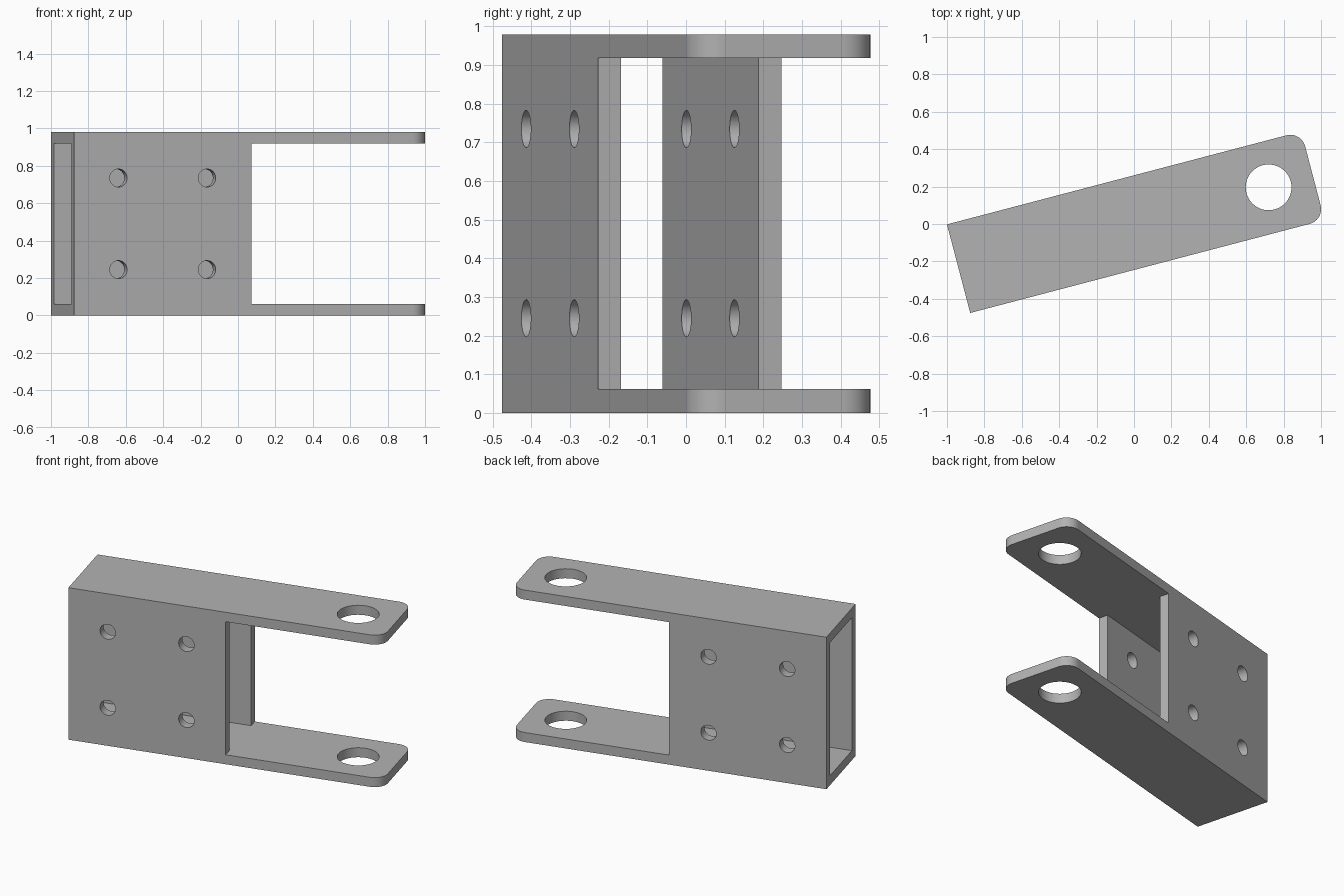
import bpy
import bmesh
import math
from mathutils import Matrix, Vector

cube = bpy.data.objects.get("Cube")
if cube:
    bpy.data.objects.remove(cube, do_unlink=True)

WALL = 0.0612
WIDTH, HEIGHT, LENGTH = 8 * WALL, 16 * WALL, 32 * WALL
TUBE = LENGTH / 2          # length of the closed tube section
FILLET = 0.082
PIN_R, BOLT_R = 2 * WALL, 0.048


def make_object(name, bm):
    bmesh.ops.recalc_face_normals(bm, faces=bm.faces)
    mesh = bpy.data.meshes.new(name)
    bm.to_mesh(mesh)
    bm.free()
    obj = bpy.data.objects.new(name, mesh)
    bpy.context.collection.objects.link(obj)
    return obj


def prism(name, outline, z0, z1):
    bm = bmesh.new()
    face = bm.faces.new([bm.verts.new((x, y, z0)) for x, y in outline])
    new = bmesh.ops.extrude_face_region(bm, geom=[face])["geom"]
    bmesh.ops.translate(bm, vec=(0, 0, z1 - z0),
                        verts=[v for v in new if isinstance(v, bmesh.types.BMVert)])
    return make_object(name, bm)


def cylinder(name, radius, depth, centre, axis):
    bm = bmesh.new()
    turn = Vector((0, 0, 1)).rotation_difference(Vector(axis)).to_matrix().to_4x4()
    bmesh.ops.create_cone(bm, cap_ends=True, segments=48, radius1=radius, radius2=radius,
                          depth=depth, matrix=Matrix.Translation(centre) @ turn)
    return make_object(name, bm)


def arc(cx, cy, start):
    steps = 12
    return [(cx + FILLET * math.cos(start + i / steps * math.pi / 2),
             cy + FILLET * math.sin(start + i / steps * math.pi / 2)) for i in range(steps + 1)]


# Bracket blank: long block with two rounded corners at the fork end
outline = [(0, 0), (0, -WIDTH)]
outline += arc(LENGTH - FILLET, -WIDTH + FILLET, -math.pi / 2)
outline += arc(LENGTH - FILLET, -FILLET, 0)
bracket = prism("fork_bracket", outline, 0, HEIGHT)

# Cavity: narrow through the tube, full width between the fork plates
inner, outer, far = (-WALL, WALL - WIDTH), (0.2, -WIDTH - 0.2), LENGTH + 0.2
cutters = [prism("cavity_cutter", [
    (-0.2, inner[0]), (-0.2, inner[1]), (TUBE, inner[1]), (TUBE, outer[1]),
    (far, outer[1]), (far, outer[0]), (TUBE, outer[0]), (TUBE, inner[0])],
    WALL, HEIGHT - WALL)]

# Pin hole through both plates, four bolt holes through both side walls
cutters.append(cylinder("pin_cutter", PIN_R, 2,
                        (LENGTH - WIDTH / 2, -WIDTH / 2, HEIGHT / 2), (0, 0, 1)))
for u in (TUBE / 4, TUBE * 3 / 4):
    for z in (HEIGHT / 4, HEIGHT * 3 / 4):
        cutters.append(cylinder("bolt_cutter", BOLT_R, 1, (u, -WIDTH / 2, z), (0, 1, 0)))

bpy.ops.object.select_all(action="DESELECT")
bracket.select_set(True)
bpy.context.view_layer.objects.active = bracket
for cutter in cutters:
    cutter.hide_render = True
    mod = bracket.modifiers.new("cut", "BOOLEAN")
    mod.operation, mod.solver, mod.object = "DIFFERENCE", "EXACT", cutter
    bpy.ops.object.modifier_apply(modifier=mod.name)
    bpy.data.objects.remove(cutter, do_unlink=True)

# Smooth only the curved strips, keep the plates flat
bpy.ops.object.shade_smooth_by_angle(angle=math.radians(30))
for poly in bracket.data.polygons:
    poly.use_smooth = poly.area < 0.01

# Grey metal
metal = bpy.data.materials.new("grey_metal")
metal.use_nodes = True
grey = (0.45, 0.45, 0.45, 1)
metal.diffuse_color = grey
metal.node_tree.nodes["Principled BSDF"].inputs["Base Color"].default_value = grey
bracket.data.materials.clear()
bracket.data.materials.append(metal)

# Angled placement
bracket.rotation_euler.z = math.radians(14.7)
bracket.location = (-1, -0.002, 0)
